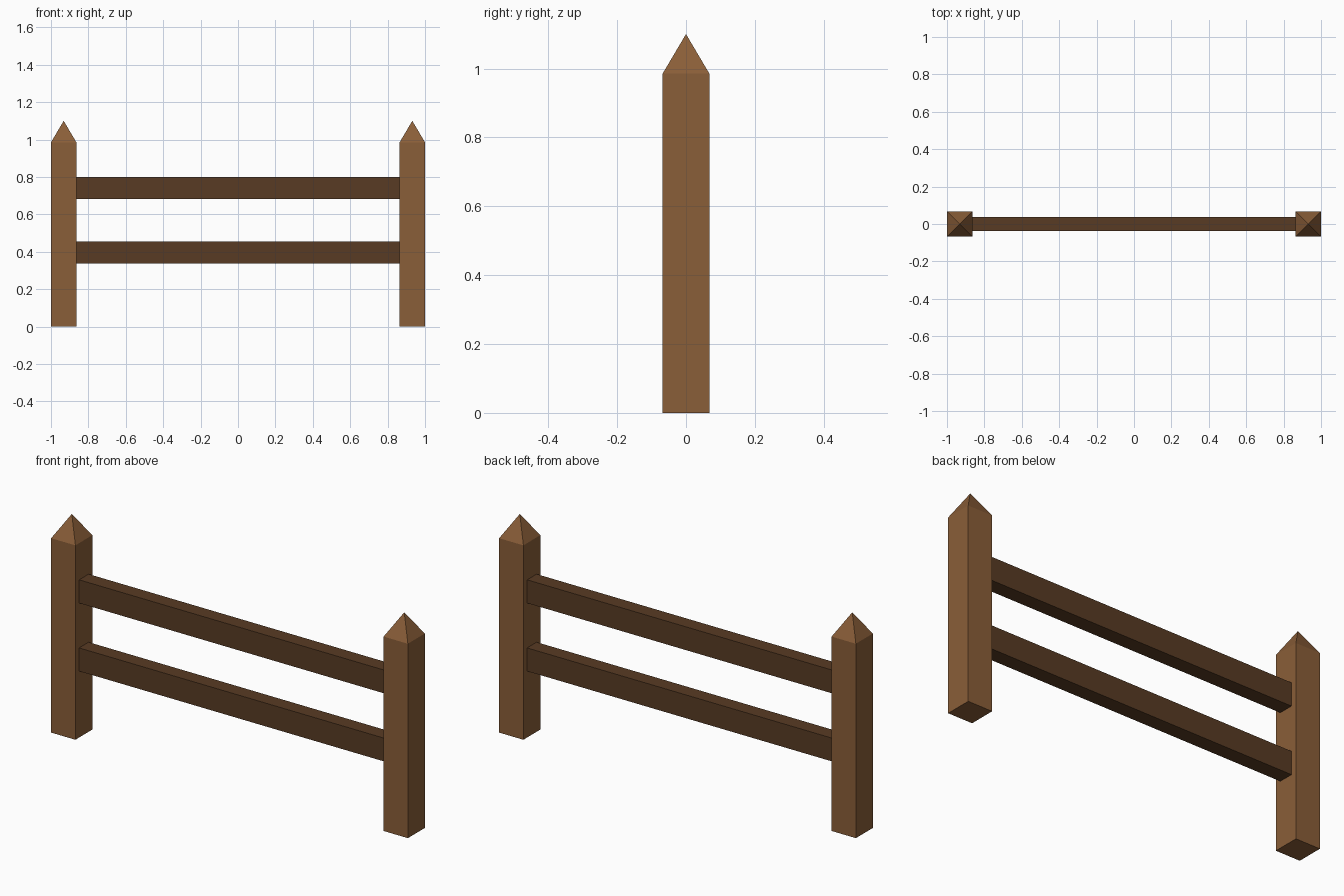
import bpy
import bmesh
from mathutils import Matrix, Vector

if "Cube" in bpy.data.objects:
    bpy.data.objects.remove(bpy.data.objects["Cube"])

POST_HALF = 0.068
POST_X = 1 - POST_HALF
SHOULDER, TIP = 0.985, 1.10


def make_material(name, color):
    mat = bpy.data.materials.new(name)
    mat.use_nodes = True
    mat.diffuse_color = color
    mat.node_tree.nodes["Principled BSDF"].inputs["Base Color"].default_value = color
    return mat


def add_box(bm, center, size):
    matrix = Matrix.Translation(center) @ Matrix.Diagonal((*size, 1))
    bmesh.ops.create_cube(bm, size=1, matrix=matrix)


def finish(bm, name, mat):
    mesh = bpy.data.meshes.new(name)
    bm.to_mesh(mesh)
    bm.free()
    mesh.materials.append(mat)
    obj = bpy.data.objects.new(name, mesh)
    bpy.context.collection.objects.link(obj)


post_wood = make_material("post wood", (0.254, 0.112, 0.040, 1))
rail_wood = make_material("rail wood", (0.098, 0.044, 0.017, 1))

# Square posts with pyramid points
for side, x in (("left", POST_X), ("right", -POST_X)):
    bm = bmesh.new()
    add_box(bm, (x, 0, SHOULDER / 2), (2 * POST_HALF, 2 * POST_HALF, SHOULDER))
    bm.normal_update()
    top = max(bm.faces, key=lambda f: f.calc_center_median().z)
    poked = bmesh.ops.poke(bm, faces=[top])
    poked["verts"][0].co = Vector((x, 0, TIP))
    finish(bm, side + "_post", post_wood)

# Horizontal rails between the posts
for level, z in (("lower", 0.395), ("upper", 0.74)):
    bm = bmesh.new()
    add_box(bm, (0, 0, z), (2 * (POST_X - POST_HALF), 0.076, 0.118))
    finish(bm, level + "_rail", rail_wood)
